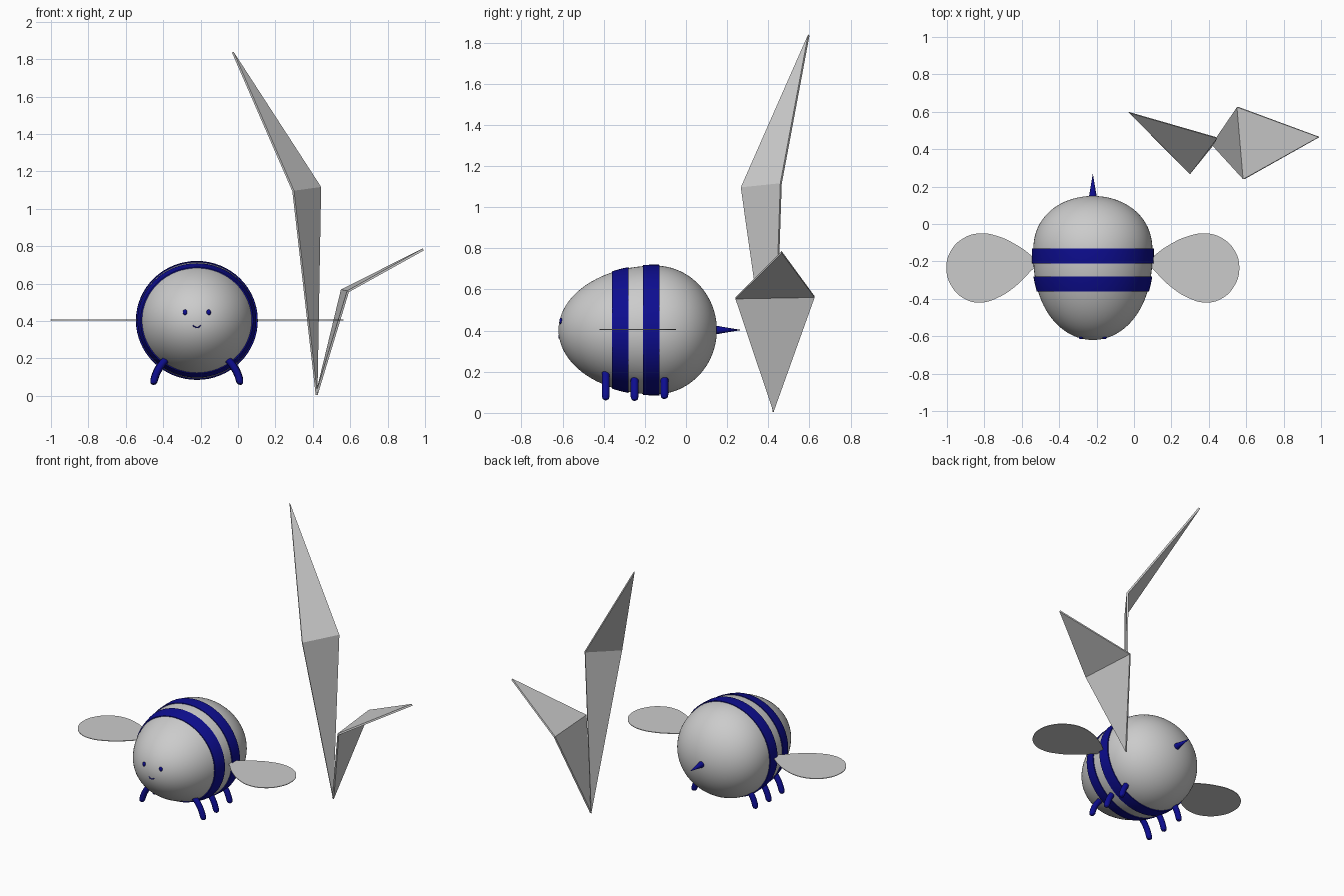
import bpy, bmesh, math

if "Cube" in bpy.data.objects:
    bpy.data.objects.remove(bpy.data.objects["Cube"])

CX, CZ, MID = -0.22, 0.403, -0.15      # body axis and widest point along y

blue = bpy.data.materials.new("dark_blue")
blue.diffuse_color = (0.004, 0.004, 0.28, 1)
blue.use_nodes = True
blue.node_tree.nodes["Principled BSDF"].inputs["Base Color"].default_value = blue.diffuse_color


def finish(name, bm, mat=None, smooth=True):
    bmesh.ops.remove_doubles(bm, verts=bm.verts, dist=1e-5)
    bmesh.ops.recalc_face_normals(bm, faces=bm.faces)
    me = bpy.data.meshes.new(name)
    bm.to_mesh(me)
    bm.free()
    ob = bpy.data.objects.new(name, me)
    bpy.context.collection.objects.link(ob)
    if mat:
        me.materials.append(mat)
    if smooth:
        bpy.context.view_layer.objects.active = ob
        ob.select_set(True)
        bpy.ops.object.shade_smooth_by_angle(angle=math.radians(40))
        ob.select_set(False)
    return ob


def half_size(y):
    t = min(1, abs(y - MID) / (0.47 if y < MID else 0.30))
    return 0.319 * math.sqrt(1 - t ** 2.3), 0.313 * math.sqrt(1 - t ** 2)


def skin(name, sections, mat=None, n=64):
    """Loft elliptical sections given as (y, half width, half height)."""
    bm = bmesh.new()
    rings = [[bm.verts.new((CX + w * math.cos(2 * math.pi * i / n), y,
                            CZ + h * math.sin(2 * math.pi * i / n)))
              for i in range(n)] for y, w, h in sections]
    for a, b in zip(rings, rings[1:]):
        for i in range(n):
            j = (i + 1) % n
            bm.faces.new((a[i], a[j], b[j], b[i]))
    return finish(name, bm, mat)


def curve(name, pts, mat=None, bevel=0.0, radii=None, flat=False):
    cu = bpy.data.curves.new(name, 'CURVE')
    cu.dimensions = '2D' if flat else '3D'
    cu.resolution_u = 8
    sp = cu.splines.new('BEZIER')
    sp.bezier_points.add(len(pts) - 1)
    for k, (bp, p) in enumerate(zip(sp.bezier_points, pts)):
        bp.co = p
        bp.handle_left_type = bp.handle_right_type = 'AUTO'
        if radii:
            bp.radius = radii[k]
    if flat:
        sp.use_cyclic_u = True
        cu.fill_mode = 'BOTH'
        cu.extrude = 0.002
    else:
        cu.bevel_depth = bevel
        cu.bevel_resolution = 4
        cu.use_fill_caps = True
    if mat:
        cu.materials.append(mat)
    ob = bpy.data.objects.new(name, cu)
    bpy.context.collection.objects.link(ob)
    return ob


# Egg-shaped body
ys = [MID - (0.47 if i < 24 else 0.30) * math.cos(math.pi * i / 48) for i in range(49)]
skin("body", [(y, *half_size(y)) for y in ys])

# Raised stripes
for k, (y0, y1) in enumerate([(-0.36, -0.28), (-0.21, -0.13)]):
    sec = []
    for i in range(9):
        y = y0 + (y1 - y0) * i / 8
        w, h = half_size(y)
        sec.append((y, w + 0.007, h + 0.005))
    w0, h0 = half_size(y0)
    w1, h1 = half_size(y1)
    skin(f"stripe_{k + 1}", [(y0, w0 - 0.01, h0 - 0.01)] + sec + [(y1, w1 - 0.01, h1 - 0.01)], blue)

# Stinger
skin("stinger", [(0.13, 0.024, 0.024), (0.18, 0.015, 0.015), (0.27, 0, 0)], blue, 24)

# Wing outline, offset from the body axis
wing = [(0.30, -0.205), (0.34, -0.16), (0.42, -0.105), (0.50, -0.068), (0.60, -0.05),
        (0.69, -0.075), (0.76, -0.145), (0.783, -0.235), (0.76, -0.325), (0.69, -0.398),
        (0.60, -0.42), (0.50, -0.39), (0.42, -0.338), (0.34, -0.26)]

for side, s in (("right", 1), ("left", -1)):
    # Flat wings
    ob = curve(f"{side}_wing", [(CX + s * x, y, 0) for x, y in wing], flat=True)
    ob.location.z = 0.405
    # Legs
    for part, y, dz in (("front", -0.39, 0.0), ("middle", -0.25, -0.003), ("back", -0.105, 0.006)):
        path = [(0.165, 0.195), (0.195, 0.158), (0.216, 0.12), (0.229, 0.082), (0.233, 0.068), (0.234, 0.061)]
        curve(f"{side}_{part}_leg", [(CX + s * x, y, z + dz) for x, z in path],
              blue, 0.019, [1, 1, 1, 1, 0.8, 0.2])
    # Eyes
    bm = bmesh.new()
    bmesh.ops.create_uvsphere(bm, u_segments=16, v_segments=10, radius=1)
    bmesh.ops.scale(bm, vec=(0.012, 0.008, 0.015), verts=bm.verts)
    bmesh.ops.translate(bm, vec=(CX + s * 0.063, -0.608, 0.446), verts=bm.verts)
    finish(f"{side}_eye", bm, blue)

# Smile
curve("mouth", [(CX - 0.022, -0.617, 0.376), (CX, -0.617, 0.365), (CX + 0.022, -0.617, 0.376)], blue, 0.003)


# Folded leaves: lower and upper triangle meeting at a crease
def leaf(name, a, b, tip):
    bm = bmesh.new()
    base, a, b, tip = [bm.verts.new(p) for p in ((0.42, 0.425, 0.005), a, b, tip)]
    bm.faces.new((base, a, b))
    bm.faces.new((a, tip, b))
    ob = finish(name, bm, smooth=False)
    mod = ob.modifiers.new("thickness", 'SOLIDIFY')
    mod.thickness = 0.012
    mod.offset = 0


leaf("tall_leaf", (0.295, 0.27, 1.095), (0.44, 0.462, 1.115), (-0.028, 0.597, 1.837))
leaf("short_leaf", (0.555, 0.625, 0.565), (0.588, 0.24, 0.558), (0.99, 0.465, 0.782))
